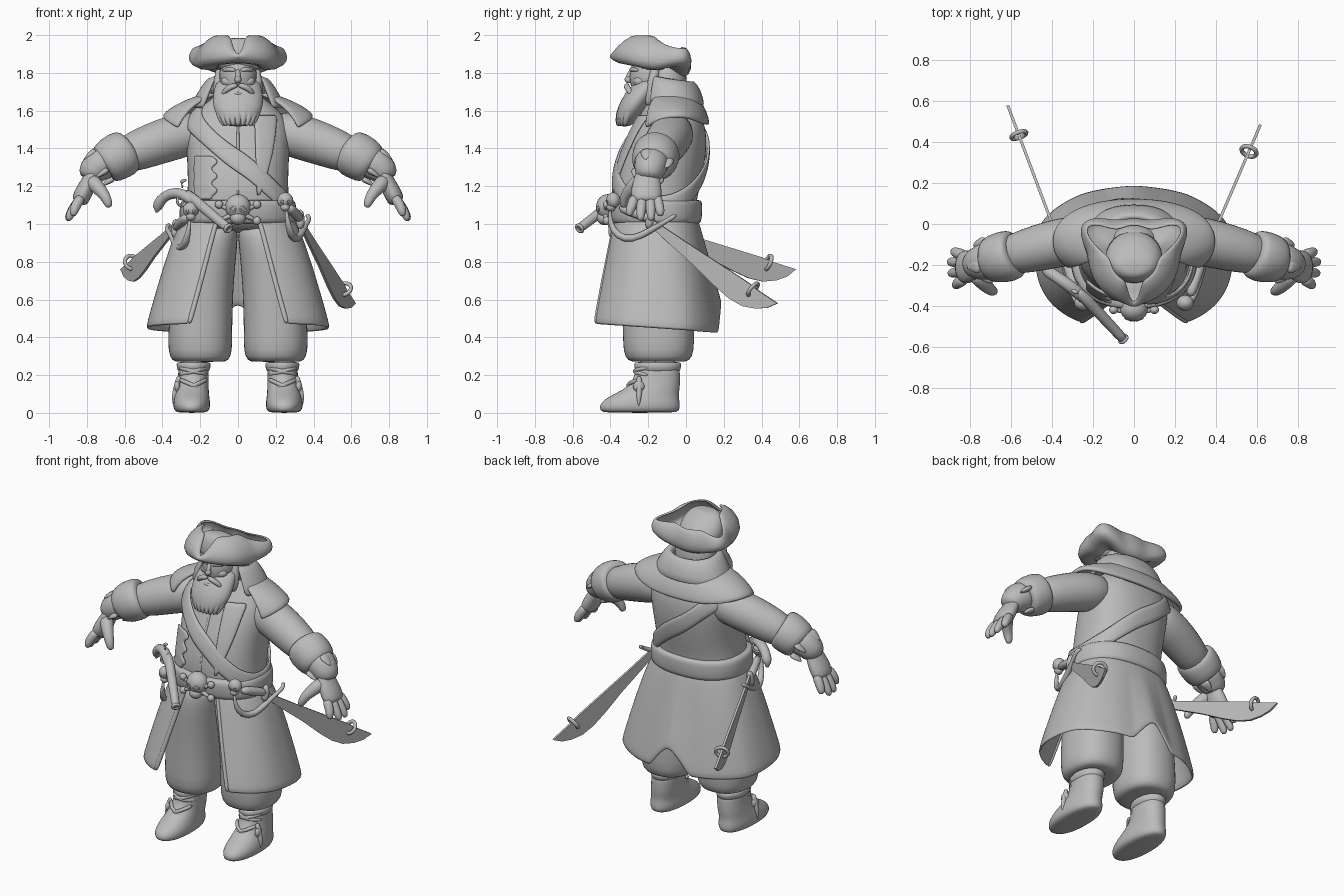
import bpy, bmesh, math
from math import sin, cos, pi, radians, exp
from mathutils import Vector, Matrix

cube = bpy.data.objects.get("Cube")
if cube:
    bpy.data.objects.remove(cube)

CLAY = bpy.data.materials.new("grey_clay")
CLAY.use_nodes = True
CLAY.diffuse_color = (0.5, 0.5, 0.5, 1)
CLAY.node_tree.nodes["Principled BSDF"].inputs["Base Color"].default_value = (0.5, 0.5, 0.5, 1)


def mix(a, b, t):
    return a + (b - a) * t


def finish(name, bm, mirror=False, thick=0, sub=1, smooth=True):
    bmesh.ops.recalc_face_normals(bm, faces=bm.faces)
    me = bpy.data.meshes.new(name)
    bm.to_mesh(me)
    bm.free()
    me.materials.append(CLAY)
    if smooth:
        me.shade_smooth()
    ob = bpy.data.objects.new(name, me)
    bpy.context.scene.collection.objects.link(ob)
    if thick:
        m = ob.modifiers.new("thickness", 'SOLIDIFY')
        m.thickness, m.offset = thick, 0
    if mirror:
        m = ob.modifiers.new("mirror", 'MIRROR')
        m.use_mirror_merge = False
    if sub:
        m = ob.modifiers.new("rounding", 'SUBSURF')
        m.levels = m.render_levels = sub


def grid(name, rows, closed=True, cap=True, **kw):
    """Skin a list of equal-length point rows."""
    bm = bmesh.new()
    vs = [[bm.verts.new(p) for p in r] for r in rows]
    n = len(rows[0])
    for a, b in zip(vs, vs[1:]):
        for i in range(n if closed else n - 1):
            j = (i + 1) % n
            bm.faces.new((a[i], a[j], b[j], b[i]))
    if closed and cap:
        bm.faces.new(vs[0])
        bm.faces.new(vs[-1])
    finish(name, bm, **kw)


def oval(z, cx, cy, rx, ry, n=24, e=2.0, a0=0, a1=360):
    """Superellipse ring, or an arc of one."""
    full = a1 - a0 >= 360
    out = []
    for i in range(n):
        a = radians(a0 + (a1 - a0) * i / (n if full else n - 1))
        c, s = cos(a), sin(a)
        out.append(Vector((cx + math.copysign(abs(c) ** (2 / e), c) * rx,
                           cy + math.copysign(abs(s) ** (2 / e), s) * ry, z)))
    return out


def stack(name, sections, e=2.0, **kw):
    grid(name, [oval(*s, e=e) for s in sections], **kw)


def tube(name, pts, radii, flat=1.0, n=10, ref=(0, 0, 1), **kw):
    pts = [Vector(p) for p in pts]
    if not isinstance(radii, (list, tuple)):
        radii = [radii] * len(pts)
    rows = []
    for i, (p, r) in enumerate(zip(pts, radii)):
        t = (pts[min(i + 1, len(pts) - 1)] - pts[max(i - 1, 0)]).normalized()
        u = t.cross(Vector(ref)).normalized()
        v = u.cross(t)
        rows.append([p + (u * cos(2 * pi * k / n) + v * sin(2 * pi * k / n) * flat) * r for k in range(n)])
    grid(name, rows, **kw)


def ball(name, p, size, **kw):
    bm = bmesh.new()
    bmesh.ops.create_uvsphere(bm, u_segments=20, v_segments=12, radius=1,
                              matrix=Matrix.Translation(p) @ Matrix.Diagonal((*size, 1)))
    finish(name, bm, sub=0, **kw)


def ring(name, p, axis, R, r):
    q = Vector(axis).to_track_quat('Z', 'Y')
    rows = [[Vector(p) + q @ Vector(((R + r * cos(b)) * cos(a), (R + r * cos(b)) * sin(a), r * sin(b)))
             for b in [k * pi / 4 for k in range(8)]] for a in [k * pi / 12 for k in range(25)]]
    grid(name, rows, cap=False, sub=0)


# Torso profile: height, half width, front, back
BODY = [(0.95, .28, -.37, .05), (1.1, .275, -.385, .05), (1.2, .265, -.385, .075), (1.35, .27, -.35, .105),
        (1.48, .28, -.295, .11), (1.57, .25, -.25, .085), (1.64, .17, -.21, .03), (1.7, .1, -.2, -.02)]


def body_at(z):
    z = min(max(z, BODY[0][0]), BODY[-1][0])
    for a, b in zip(BODY, BODY[1:]):
        if z <= b[0]:
            t = (z - a[0]) / (b[0] - a[0])
            return [mix(a[k], b[k], t) for k in (1, 2, 3)]


def around(z, off=0, n=40):
    w, f, b = body_at(z)
    return oval(z, 0, (f + b) / 2, w + off, (b - f) / 2 + off, n, 2.3)


def front(x, z, off):
    w, f, b = body_at(z)
    k = max(0, 1 - abs(x / (w + off)) ** 2.3) ** (1 / 2.3)
    return Vector((x, (f + b) / 2 - ((b - f) / 2 + off) * k, z))


grid("coat_torso", [around(z) for z in (.95, 1.05, 1.13, 1.2, 1.28, 1.36, 1.44, 1.5, 1.56, 1.6, 1.64, 1.7)])
grid("belt", [around(z, o) for z, o in ((1.0, 0), (1.005, .025), (1.02, .035), (1.11, .035), (1.125, .025), (1.13, 0))])

# Diagonal shoulder strap, following a tilted plane
strap = []
for dz in (-.065, 0, .065):
    strap.append([around(1.335 - .25 * cos(2 * pi * i / 48) + dz, .014, 48)[i] for i in range(48)])
grid("shoulder_strap", strap, cap=False, thick=.018)


# Front panels laid on the torso
def panel(name, top, low, inner, outer, steps=8):
    rows = []
    for k in range(steps + 1):
        t = k / steps
        rows.append([front(mix(inner(t), outer(t), j / 4), mix(top, low, t), .012) for j in range(5)])
    grid(name, rows, closed=False, thick=.016)


panel("lapel", 1.58, 1.15, lambda t: mix(.085, .1, t), lambda t: mix(.21, .115, t) + .02 * sin(pi * t))
panel("torn_vest_edge", 1.36, 1.13, lambda t: -.1 - .09 * abs((3 * t) % 1 - .4), lambda t: -.235, 18)
tube("shirt_fold", [front(.0, z, .0) for z in (1.55, 1.4, 1.25, 1.12)], .008)

# Coat skirt, open in front with a notch behind
rows = []
for k in range(9):
    t = k / 8
    row = []
    w = .28 + .20 * t ** .8
    f, b = mix(-.375, -.515, t), mix(.05, .205, t)
    gap = mix(33, 52, t) * .55
    for i, p in enumerate(oval(0, 0, (f + b) / 2, w, (b - f) / 2, 91, 2.4, -90 + gap, 270 - gap)):
        d = abs(i - 45)
        low = .445 - .07 * (p.y + .15) + .16 * max(0, 1 - d / 4)
        p.z = mix(1.04, low, t)
        p.y -= t * (.02 * max(0, 1 - d / 8) + .3 * max(0, p.y) * abs(p.x / w))
        row.append(p)
    rows.append(row)
grid("coat_skirt", rows, closed=False, thick=.018)
for i, tag in ((0, "right"), (-1, "left")):
    tube("skirt_hem_" + tag, [r[i] for r in rows], .014)

# Baggy trousers and boots
stack("trouser_leg", [(.27, .2, -.145, .12, .13), (.275, .2, -.145, .15, .165), (.32, .2, -.145, .172, .19),
                      (.45, .2, -.145, .17, .19), (.65, .19, -.15, .165, .19), (.82, .165, -.16, .155, .19),
                      (.92, .14, -.16, .14, .19), (1.02, .12, -.16, .12, .17)], e=2.3, mirror=True)
stack("boot", [(0, .245, -.245, .07, .19), (.01, .245, -.245, .092, .21), (.04, .245, -.245, .1, .216),
               (.07, .245, -.235, .096, .2), (.1, .243, -.21, .09, .172), (.14, .24, -.165, .085, .135),
               (.2, .235, -.15, .08, .118), (.29, .235, -.15, .085, .12)], e=2.2, mirror=True)
stack("boot_top", [(z, .235, -.15, r, r + .035) for z, r in ((.215, .075), (.22, .085), (.265, .095), (.27, .08))],
      mirror=True)
for k, (za, zb) in enumerate([(.11, .18), (.18, .11), (.2, .24), (.24, .2)]):
    y = -.31 if k < 2 else -.275
    tube("boot_lace_%d" % k, [(.16, y + .08, za), (.2, y, mix(za, zb, .3)), (.27, y, mix(za, zb, .7)),
                              (.315, y + .08, zb)], .012, mirror=True)
tube("boot_strap", [(.31, -.25, .2), (.325, -.245, .14), (.34, -.25, .08), (.34, -.25, .03)], .016, mirror=True)
ball("boot_buckle", (.322, -.25, .14), (.016, .03, .03), mirror=True)

# Sleeves, cuffs and hands
tube("sleeve", [(.16, -.06, 1.5), (.28, -.075, 1.475), (.4, -.1, 1.44), (.52, -.13, 1.395), (.66, -.165, 1.34)],
     [.1, .122, .12, .112, .09], n=16, mirror=True)
tube("turned_cuff", [(.572, -.145, 1.392), (.578, -.148, 1.388), (.605, -.155, 1.374), (.66, -.165, 1.345),
                     (.71, -.175, 1.312), (.715, -.175, 1.308)], [.08, .115, .128, .126, .112, .08],
     n=18, mirror=True)
tube("forearm", [(.67, -.17, 1.345), (.73, -.185, 1.32), (.775, -.195, 1.275), (.79, -.2, 1.23)],
     [.095, .095, .08, .06], n=14, mirror=True)
for k, a in enumerate((20, 110, 200, 290)):
    c, s = cos(radians(a)), sin(radians(a))
    tube("cuff_point_%d" % k, [(.7 + .05 * s, -.175 + .085 * c, 1.32 + .08 * s),
                               (.745 + .05 * s, -.18 + .085 * c, 1.29 + .075 * s),
                               (.77 + .05 * s, -.185 + .085 * c, 1.27 + .075 * s)],
         [.045, .03, .004], flat=.5, mirror=True)
tube("palm", [(.755, -.2, 1.3), (.775, -.205, 1.25), (.805, -.21, 1.19), (.835, -.21, 1.13), (.845, -.21, 1.11)],
     [.055, .068, .083, .085, .06], flat=.58, ref=(1, 0, .4), n=14, mirror=True)
for k, (y0, y1, x1, z1) in enumerate([(-.27, -.3, .875, 1.04), (-.23, -.24, .9, 1.015), (-.19, -.185, .905, 1.015),
                                      (-.155, -.135, .885, 1.04)]):
    tube("finger_%d" % k, [(.825, y0, 1.15), (.858, mix(y0, y1, .5), 1.1), (mix(.858, x1, .75), y1, mix(1.1, z1, .6)),
                           (x1, y1, z1)], [.03, .029, .025, .015], mirror=True)
tube("thumb", [(.78, -.235, 1.24), (.75, -.275, 1.2), (.71, -.315, 1.16), (.688, -.33, 1.115), (.68, -.33, 1.085)],
     [.045, .042, .032, .027, .016], mirror=True)


# Shoulder cape and folded collar
def wrap(name, sections, a0, thick):
    """Sections: height, half width, half depth, centre y, front drop, side lift."""
    rows = []
    for z, rx, ry, cy, drop, lift in sections:
        row = oval(z, 0, cy, rx, ry, 37, 2.2, -a0, 180 + a0)
        for i, p in enumerate(row):
            p.z += drop * abs(i / 18 - 1) ** 2 + lift * abs(p.x / rx) ** 3
        rows.append(row)
    grid(name, rows, closed=False, thick=thick)


wrap("shoulder_cape", [(1.69, .14, .1, -.08, .0, 0), (1.645, .24, .15, -.08, .01, .01),
                       (1.59, .33, .185, -.085, -.01, .035), (1.54, .385, .197, -.085, -.05, .065),
                       (1.525, .39, .197, -.085, -.05, .06)], 38, .024)
wrap("collar", [(1.66, .13, .11, -.1, .03, 0), (1.74, .14, .12, -.09, .04, 0), (1.755, .155, .125, -.085, .03, 0),
                (1.7, .2, .15, -.08, .0, 0), (1.62, .24, .165, -.075, -.01, 0)], 42, .025)

# Head, hair and beard
ball("head", (0, -.185, 1.78), (.1, .115, .13))
ball("hair", (0, -.1, 1.74), (.13, .105, .15))
ball("nose", (0, -.305, 1.765), (.018, .02, .02))
tube("nose_bridge", [(0, -.285, 1.82), (0, -.3, 1.79), (0, -.312, 1.765)], [.012, .014, .016])
ball("eye", (.038, -.272, 1.795), (.015, .012, .009), mirror=True)
ball("cheek", (.05, -.245, 1.755), (.04, .035, .03), mirror=True)
tube("brow", [(.01, -.292, 1.812), (.045, -.287, 1.822), (.085, -.25, 1.812)], [.011, .014, .007], mirror=True)
stack("beard", [(1.515, 0, -.325, .045, .028), (1.54, 0, -.318, .09, .052), (1.6, 0, -.292, .13, .077),
                (1.66, 0, -.258, .136, .085), (1.71, 0, -.222, .128, .086), (1.78, 0, -.17, .112, .08)])
for k in range(9):
    a = radians(200 + 17.5 * k)
    c, s = cos(a), sin(a)
    tube("beard_lock_%d" % k, [(.1 * c, -.23 + .06 * s, 1.69), (.112 * c, -.265 + .066 * s, 1.63),
                               (.1 * c, -.29 + .064 * s, 1.57), (.075 * c, -.312 + .05 * s, 1.515)],
         [.02, .026, .024, .01])
tube("moustache", [(.0, -.31, 1.735), (.035, -.318, 1.73), (.07, -.3, 1.705), (.09, -.28, 1.67)],
     [.012, .018, .016, .006], mirror=True)
ball("lower_lip", (0, -.312, 1.69), (.025, .012, .008))
tube("sideburn", [(.09, -.16, 1.84), (.098, -.17, 1.77), (.105, -.19, 1.69), (.1, -.2, 1.62)],
     [.025, .03, .034, .02], mirror=True)

# Three-cornered hat
rows = [[] for _ in range(6)]
for i in range(96):
    a = 2 * pi * i / 96
    gaps = [abs((a - radians(d) + pi) % (2 * pi) - pi) for d in (-90, 34, 146)]
    ahead = gaps[0] == min(gaps)
    c = exp(-(min(gaps) / radians(14 if ahead else 22)) ** 2)
    up = max(0, sin(a))
    R = mix(.225 - .03 * up, .232 if ahead else .3, c)
    top_r = mix(.12 + .05 * up, R * .94, c)
    top_z = mix(2.0 - .07 * up, 1.9 if ahead else 1.93, c)
    fold = 1.812 - .17 * R * sin(a) + (.0 if ahead else .045) * c
    for row, (r, z) in zip(rows, [(.11, fold + .01), (R * .85, fold), (R, fold + .035),
                                  (mix(R, top_r, .3), mix(fold, top_z, .7)), (top_r, top_z),
                                  (top_r * .96, top_z - .01)]):
        row.append(Vector((r * cos(a), -.17 + r * sin(a), z)))
grid("hat_brim", rows, cap=False, thick=.014)
stack("hat_crown", [(1.8, 0, -.15, .14, .13), (1.88, 0, -.165, .145, .13), (1.94, 0, -.19, .125, .09),
                    (1.975, 0, -.205, .09, .055), (1.985, 0, -.21, .05, .03)])


# Skull ornaments
def skull(name, p, s):
    x, y, z = p
    ball(name + "_cranium", p, (s, s * .9, s))
    ball(name + "_jaw", (x, y - s * .25, z - s * .85), (s * .62, s * .6, s * .55))
    for side in (-1, 1):
        ring(name + "_socket", (x + side * s * .4, y - s * .76, z - s * .15), (side * .4, -1, 0), s * .22, s * .07)


skull("belt_skull", (0, -.415, 1.09), .068)
for s in (-1, 1):
    tube("crossbone", [(-.1, -.42, 1.06 - s * .04), (0, -.43, 1.06), (.1, -.42, 1.06 + s * .04)], .015)
    for t in (-1, 1):
        ball("bone_end", (t * .1, -.42, 1.06 + s * t * .043), (.022, .02, .022))


# Curved swords hung at both hips
def sword(tag, side, slope, turn, dz):
    cs, sn = cos(turn), sin(turn)

    def place(y, z):
        u, h = y + .18, z - 1.02
        yy = u * cs - h * sn
        return Vector((side * (.332 + slope * yy), yy - .18, 1.02 + dz * .4 + u * sn + h * cs))
    edge = [(-.2, 1.04), (0, .905), (.2, .775), (.33, .69), (.38, .65), (.485, .58), (.43, .556), (.37, .552),
            (.3, .565), (.23, .605), (.15, .675), (.05, .775), (-.08, .89), (-.2, 1.0)]
    bm = bmesh.new()
    bm.faces.new([bm.verts.new(place(*p)) for p in edge])
    finish("blade_" + tag, bm, thick=.014, sub=0, smooth=False)
    ring("blade_ring_" + tag, place(.355, .655), place(.4, .6) - place(.2, .76), .038, .011)

    def hilt(part, pts, r):
        tube(part + "_" + tag, [(side * x, y, z + dz) for x, y, z in pts], r)
    hilt("grip", [(.335, -.17, 1.02), (.3, -.27, 1.06), (.27, -.36, 1.09)], .028)
    hilt("hand_guard", [(.255, -.4, 1.08), (.262, -.405, 1.0), (.285, -.36, .93), (.315, -.28, .915),
                        (.34, -.2, .96), (.36, -.13, 1.0), (.385, -.08, 1.03), (.36, -.05, 1.05)],
         [.014, .018, .022, .022, .018, .014, .012, .014])
    hilt("cross_guard", [(.33, -.2, .97), (.33, -.19, 1.02), (.33, -.18, 1.08)], [.016, .03, .014])
    skull("pommel_" + tag, (side * .25, -.385, 1.125 + dz), .042)


sword("left", 1, .43, 0, 0)
sword("right", -1, .375, radians(16), -.05)

# Flintlock pistol tucked in the belt
tube("pistol_barrel", [(-.05, -.565, .975), (-.055, -.56, .98), (-.17, -.435, 1.075), (-.29, -.31, 1.18)],
     [.022, .026, .028, .032], n=12)
ring("pistol_muzzle", (-.052, -.563, .977), (-.115, .125, .1), .02, .009)
tube("pistol_stock", [(-.2, -.4, 1.09), (-.29, -.32, 1.165), (-.36, -.27, 1.165), (-.41, -.24, 1.13),
                      (-.43, -.22, 1.085), (-.425, -.22, 1.06)], [.028, .034, .03, .03, .036, .026])
tube("pistol_hammer", [(-.29, -.33, 1.19), (-.31, -.32, 1.225), (-.27, -.34, 1.235)], [.016, .014, .01])
ring("trigger_guard", (-.3, -.31, 1.125), (.7, -.7, 0), .03, .007)
